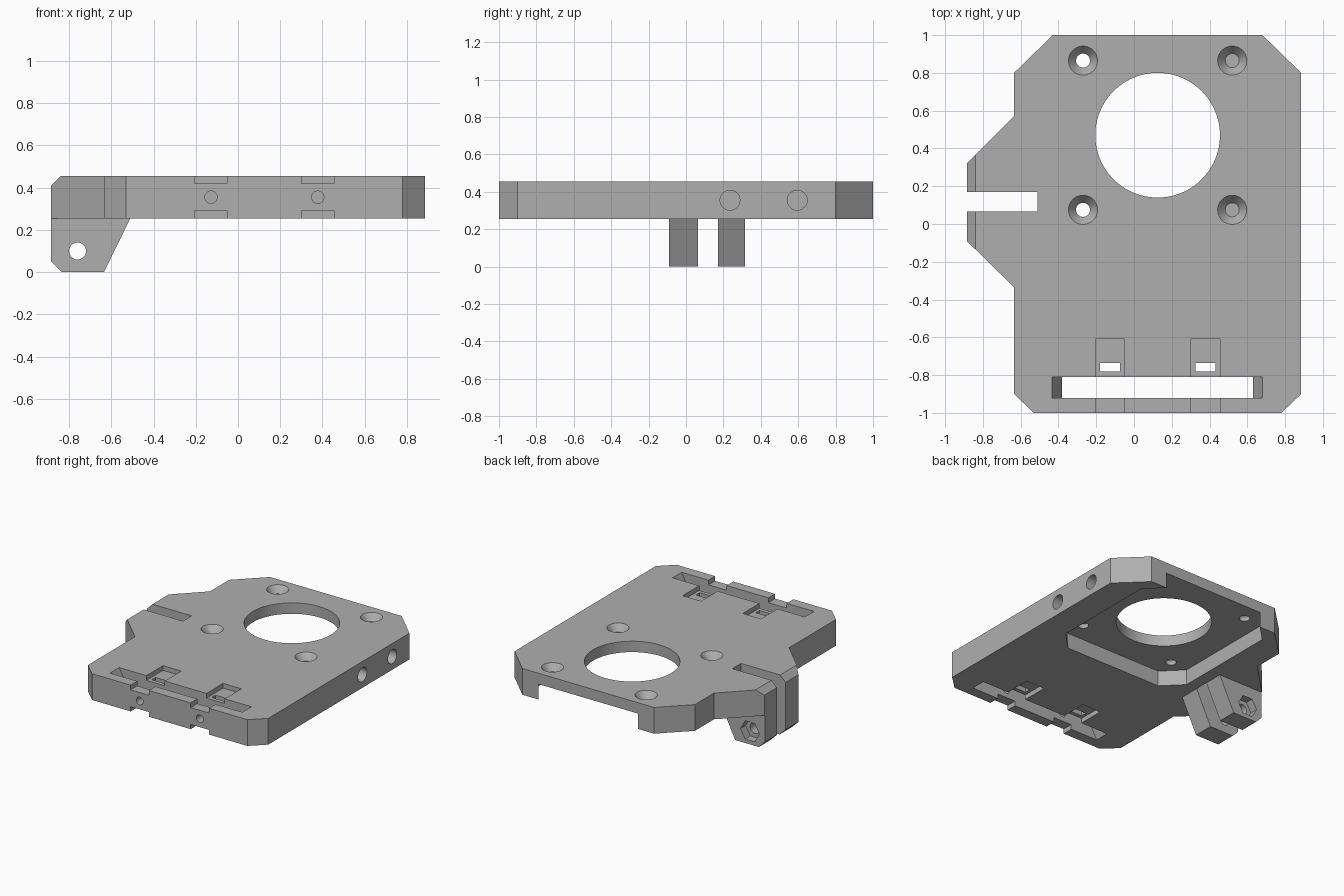
import bpy, bmesh, math

if "Cube" in bpy.data.objects:
    bpy.data.objects.remove(bpy.data.objects["Cube"], do_unlink=True)

grey = bpy.data.materials.new("plain grey")
grey.use_nodes = True
colour = (0.43, 0.43, 0.43, 1)
grey.diffuse_color = colour
grey.node_tree.nodes["Principled BSDF"].inputs["Base Color"].default_value = colour

BOTTOM, TOP = 0.255, 0.455
MID = (BOTTOM + TOP) / 2
CX, CY = 0.125, 0.47      # motor centre
E = 0.02                  # cutter overshoot


def prism(name, pts, axis, lo, hi):
    """Extrude a 2D outline along an axis."""
    place = {"x": lambda u, v, w: (w, u, v),
             "y": lambda u, v, w: (u, w, v),
             "z": lambda u, v, w: (u, v, w)}[axis]
    bm = bmesh.new()
    rings = [[bm.verts.new(place(u, v, w)) for u, v in pts] for w in (lo, hi)]
    for ring in rings:
        bm.faces.new(ring)
    n = len(pts)
    for i in range(n):
        j = (i + 1) % n
        bm.faces.new((rings[0][i], rings[0][j], rings[1][j], rings[1][i]))
    bmesh.ops.recalc_face_normals(bm, faces=bm.faces)
    mesh = bpy.data.meshes.new(name)
    bm.to_mesh(mesh)
    bm.free()
    mesh.materials.append(grey)
    ob = bpy.data.objects.new(name, mesh)
    bpy.context.collection.objects.link(ob)
    return ob


def circle(u, v, r, n=48):
    return [(u + r * math.cos(2 * math.pi * i / n), v + r * math.sin(2 * math.pi * i / n))
            for i in range(n)]


def rect(u0, u1, v0, v1):
    return [(u0, v0), (u1, v0), (u1, v1), (u0, v1)]


def cut(target, cutter):
    """Subtract the cutter, then discard it."""
    cutter.hide_render = True
    mod = target.modifiers.new("cut", "BOOLEAN")
    mod.operation, mod.solver, mod.object = "DIFFERENCE", "EXACT", cutter
    bpy.context.view_layer.objects.active = target
    bpy.ops.object.modifier_apply(modifier=mod.name)
    bpy.data.objects.remove(cutter, do_unlink=True)


# Plate outline, including the split clamp lug on the side
plate = prism("mounting_plate", [
    (-0.43, 1), (-0.635, 0.8), (-0.635, 0.57), (-0.885, 0.32),
    (-0.885, 0.17), (-0.51, 0.17), (-0.51, 0.065), (-0.885, 0.065),
    (-0.885, -0.09), (-0.635, -0.335), (-0.635, -0.9), (-0.53, -1),
    (0.78, -1), (0.885, -0.9), (0.885, 0.8), (0.68, 1)], "z", BOTTOM, TOP)

# Motor pocket underneath, open at the back
H, C, FLOOR = 0.545, 0.405, 0.372
pocket = [(CX + u, CY + v) for u, v in
          [(-C, -H), (C, -H), (H, -C), (H, C), (C, H), (-C, H), (-H, C), (-H, -C)]]
cut(plate, prism("pocket", pocket, "z", BOTTOM - E, FLOOR))

# Central bore and countersunk screw holes
cut(plate, prism("bore", circle(CX, CY, 0.33, 96), "z", BOTTOM - E, TOP + E))
for sx in (-1, 1):
    for sy in (-1, 1):
        x, y = CX + sx * 0.395, CY + sy * 0.395
        cut(plate, prism("screw", circle(x, y, 0.037), "z", BOTTOM - E, TOP + E))
        bpy.ops.mesh.primitive_cone_add(vertices=48, radius1=0.037, radius2=0.085,
                                        depth=0.06, location=(x, y, TOP - 0.02))
        cut(plate, bpy.context.object)

# Blind round holes in the side
for y in (0.235, 0.595):
    cut(plate, prism("side_hole", circle(y, MID, 0.053), "x", 0.74, 0.885 + E))

# Front slot with pinched ends
cut(plate, prism("slot", [
    (-0.435, BOTTOM - E), (-0.435, BOTTOM), (-0.38, MID), (-0.435, TOP), (-0.435, TOP + E),
    (0.68, TOP + E), (0.68, TOP), (0.63, MID), (0.68, BOTTOM), (0.68, BOTTOM - E)],
    "y", -0.92, -0.81))

# Front strap channels, nut slots and bolt holes
for x in (-0.128, 0.378):
    for lo, hi in ((BOTTOM - E, BOTTOM + 0.036), (TOP - 0.036, TOP + E)):
        cut(plate, prism("channel", rect(x - 0.077, x + 0.077, -1 - E, -0.61), "z", lo, hi))
    cut(plate, prism("nut_slot", rect(x - 0.053, x + 0.053, -0.78, -0.735), "z",
                     BOTTOM - E, TOP + E))
    cut(plate, prism("bolt", circle(x, MID, 0.029, 32), "y", -1 - E, -0.65))

# Bevel on the upper outer edge of the lug
cut(plate, prism("lug_bevel", [(-0.905, 0.39), (-0.82, 0.475), (-0.905, 0.475)], "y", -0.4, 0.6))

# Clamp ears below the plate
parts = [plate]
for name, y0, y1 in (("front_clamp_ear", -0.09, 0.065), ("back_clamp_ear", 0.17, 0.315)):
    ear = prism(name, [(-0.885, BOTTOM), (-0.885, 0.05), (-0.835, 0), (-0.635, 0),
                       (-0.51, BOTTOM)], "y", y0, y1)
    cut(ear, prism("ear_hole", circle(-0.76, 0.1, 0.04, 32), "y", y0 - E, y1 + E))
    parts.append(ear)

# Hexagonal nut trap on the outer face of the back ear
cut(parts[-1], prism("nut_trap", circle(-0.76, 0.1, 0.08, 6), "y", 0.255, 0.315 + E))

# Smooth round walls, keep hard edges
bpy.ops.object.select_all(action="DESELECT")
for ob in parts:
    ob.select_set(True)
bpy.context.view_layer.objects.active = plate
bpy.ops.object.shade_smooth_by_angle(angle=math.radians(25))
